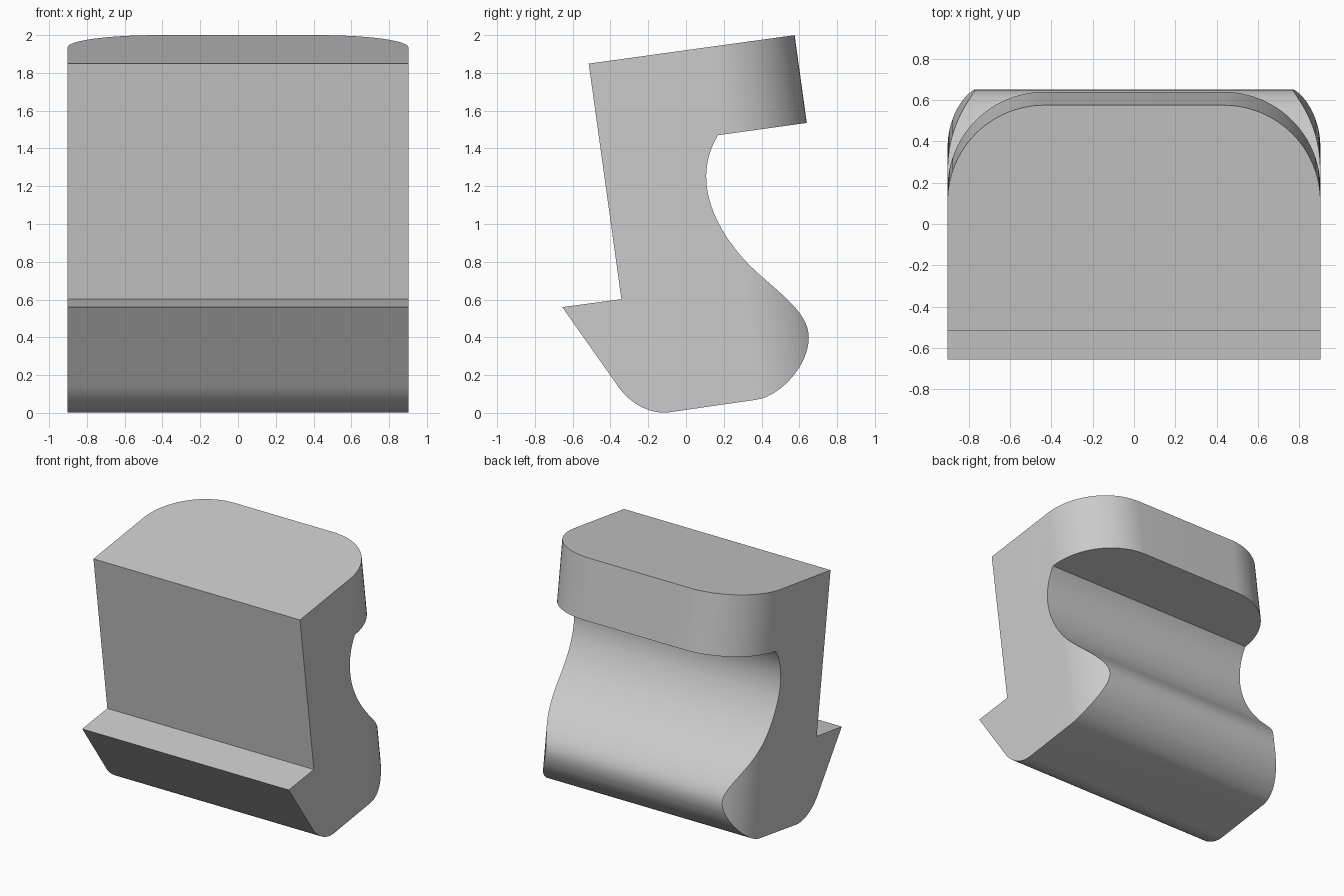
import bpy, bmesh, math
from mathutils import Vector
from mathutils.geometry import interpolate_bezier

cube = bpy.data.objects.get("Cube")
if cube:
    bpy.data.objects.remove(cube, do_unlink=True)

HALF_WIDTH = 0.902
RADIUS = 0.47
TILT = math.radians(7.9)

grey = bpy.data.materials.new("plain grey")
grey.use_nodes = True
grey.diffuse_color = (0.6, 0.6, 0.6, 1)
grey.node_tree.nodes["Principled BSDF"].inputs["Base Color"].default_value = (0.6, 0.6, 0.6, 1)


def prism(name, outline, offset):
    """Closed solid made by extruding an outline along offset."""
    bm = bmesh.new()
    face = bm.faces.new([bm.verts.new(p) for p in outline])
    result = bmesh.ops.extrude_face_region(bm, geom=[face], use_keep_orig=True)
    moved = [g for g in result["geom"] if isinstance(g, bmesh.types.BMVert)]
    bmesh.ops.translate(bm, verts=moved, vec=offset)
    bmesh.ops.recalc_face_normals(bm, faces=bm.faces[:])
    mesh = bpy.data.meshes.new(name)
    bm.to_mesh(mesh)
    bm.free()
    mesh.materials.append(grey)
    obj = bpy.data.objects.new(name, mesh)
    bpy.context.collection.objects.link(obj)
    return obj


def bezier(a, b, c, d, steps=16):
    pts = interpolate_bezier(*(Vector((*p, 0)) for p in (a, b, c, d)), steps + 1)
    return [(p.x, p.y) for p in pts]


# Side profile (y, z): overhanging head, scooped back, round heel, front lip
profile = [(-0.655, 0.56), (-0.342, 0.602), (-0.515, 1.849), (0.773, 2.027), (0.833, 1.562)]
profile += bezier((0.17, 1.47), (0.125, 1.40), (0.107, 1.32), (0.107, 1.25))
profile += bezier((0.107, 1.25), (0.107, 1.05), (0.25, 0.86), (0.37, 0.75))[1:]
profile += bezier((0.37, 0.75), (0.50, 0.63), (0.65, 0.53), (0.65, 0.40))[1:]
profile += bezier((0.65, 0.40), (0.65, 0.25), (0.50, 0.09), (0.375, 0.07))[1:]
profile += bezier((-0.09, 0.003), (-0.2, -0.01), (-0.31, 0.06), (-0.37, 0.155))
block = prism("hooked_block", [(-1.2, y, z) for y, z in profile], (2.4, 0, 0))

# Tilted plan shape that trims the width and rounds the two back corners
plan = [(-HALF_WIDTH, -2, -4), (HALF_WIDTH, -2, -4)]
for side, start in ((1, 0), (-1, 90)):
    for i in range(25):
        a = math.radians(start + i * 90 / 24)
        plan.append((side * (HALF_WIDTH - RADIUS) + RADIUS * math.cos(a),
                     RADIUS * (math.sin(a) - 1), -4))
trim = prism("corner_trim", plan, (0, 0, 6))
trim.location = (0, 0.575, 2.0)
trim.rotation_euler.x = TILT
trim.hide_render = True

mod = block.modifiers.new("round corners", "BOOLEAN")
mod.operation = "INTERSECT"
mod.solver = "EXACT"
mod.object = trim
bpy.ops.object.select_all(action="DESELECT")
block.select_set(True)
bpy.context.view_layer.objects.active = block
bpy.ops.object.modifier_apply(modifier=mod.name)
bpy.data.objects.remove(trim, do_unlink=True)
bpy.ops.object.shade_smooth_by_angle(angle=math.radians(30))
